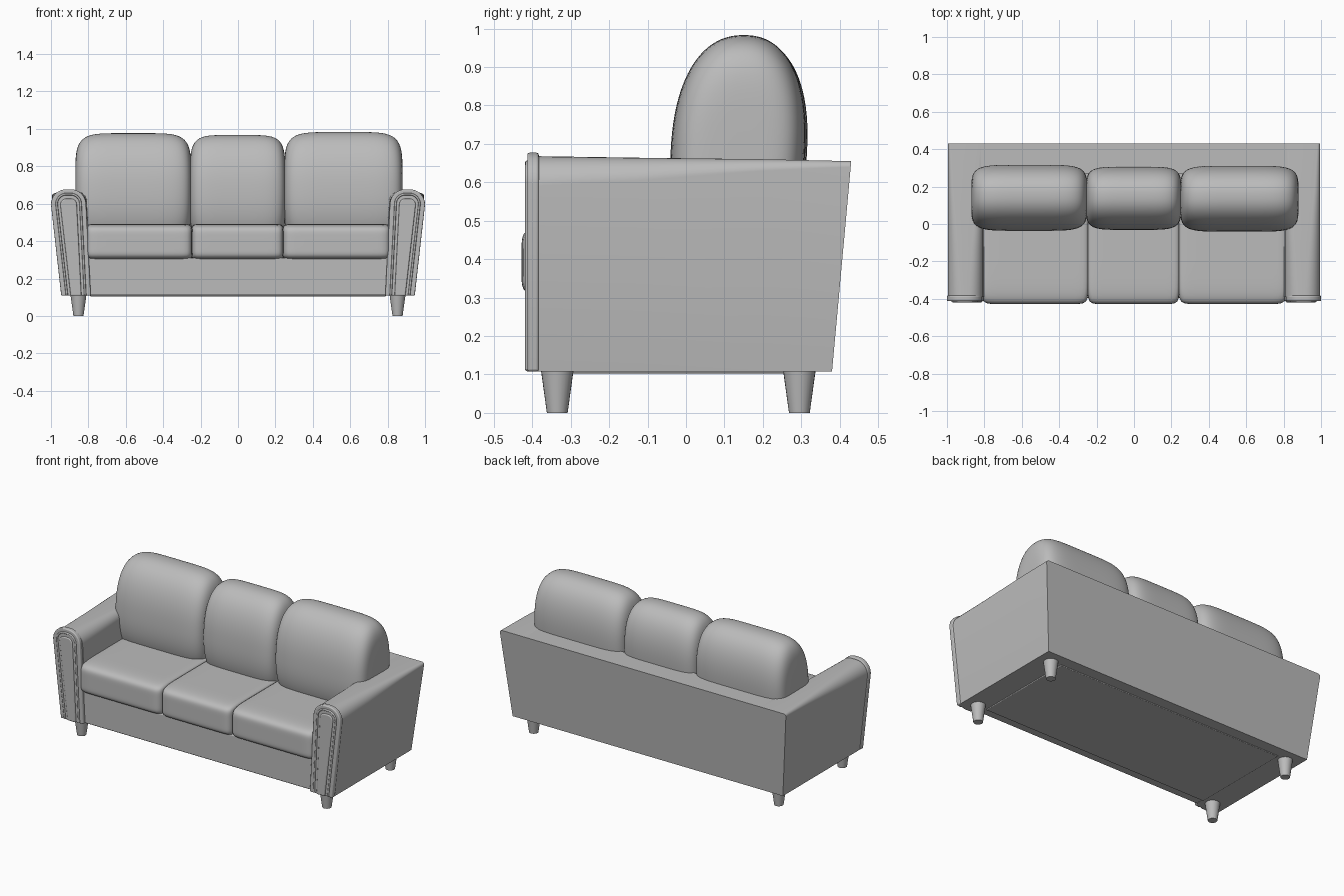
import bpy, bmesh, math

if "Cube" in bpy.data.objects:
    bpy.data.objects.remove(bpy.data.objects["Cube"])

grey = bpy.data.materials.new("grey upholstery")
grey.diffuse_color = (0.5, 0.5, 0.5, 1)
grey.use_nodes = True
grey.node_tree.nodes["Principled BSDF"].inputs["Base Color"].default_value = grey.diffuse_color


def finish(name, bm, bevel=0, angle=35):
    bmesh.ops.recalc_face_normals(bm, faces=bm.faces)
    me = bpy.data.meshes.new(name)
    bm.to_mesh(me)
    bm.free()
    me.materials.append(grey)
    ob = bpy.data.objects.new(name, me)
    bpy.context.collection.objects.link(ob)
    bpy.ops.object.select_all(action='DESELECT')
    ob.select_set(True)
    bpy.context.view_layer.objects.active = ob
    bpy.ops.object.shade_smooth_by_angle(angle=math.radians(angle))
    if bevel:
        m = ob.modifiers.new("Bevel", 'BEVEL')
        m.width, m.segments, m.limit_method = bevel, 3, 'ANGLE'
        m.angle_limit = math.radians(40)
    return ob


def loft(name, sections, bevel=0):
    """Bridge closed rings of 3D points and cap both ends."""
    bm = bmesh.new()
    rings = [[bm.verts.new(p) for p in s] for s in sections]
    n = len(rings[0])
    for a, b in zip(rings, rings[1:]):
        for i in range(n):
            j = (i + 1) % n
            bm.faces.new((a[i], a[j], b[j], b[i]))
    bm.faces.new(rings[0])
    bm.faces.new(rings[-1])
    return finish(name, bm, bevel)


def box(name, x, y0, y1, z0, z1, bevel=0, lean=0):
    """Box centred on x = 0 whose back face leans out by lean at the top."""
    return loft(name, [[(-x, y0, z0), (x, y0, z0), (x, y1, z0), (-x, y1, z0)],
                       [(-x, y0, z1), (x, y0, z1), (x, y1 + lean, z1), (-x, y1 + lean, z1)]], bevel)


def cushion(name, x0, x1, y0, y1, z0, z1, zmid, p, r, lean=0):
    """Soft cushion: exponent p rounds the side profile, r rounds the ends."""
    bm = bmesh.new()
    bmesh.ops.create_cube(bm, size=2)
    bmesh.ops.subdivide_edges(bm, edges=bm.edges[:], cuts=23, use_grid_fill=True)
    for v in bm.verts:
        x, y, z = v.co
        n = ((abs(y)**p + abs(z)**p)**(r / p) + abs(x)**r)**(1 / r)
        x, y, z = x / n, y / n, z / n
        z = zmid + z * ((z1 - zmid) if z > 0 else (zmid - z0))
        v.co = ((x0 + x1) / 2 + x * (x1 - x0) / 2,
                (y0 + y1) / 2 + y * (y1 - y0) / 2 + lean * (z - zmid), z)
    return finish(name, bm, angle=60)


def arm_profile(inset, r, top):
    """Arch outline of an arm as (x, z) points, from inner to outer foot."""
    r, top = r - inset, top - inset
    pts = [(0.785 + inset, 0.108)]
    for cx, start in ((0.81 + inset + r, 180), (0.998 - inset - r, 90)):
        for k in range(9):
            a = math.radians(start - k * 90 / 8)
            pts.append((cx + r * math.cos(a), top - r + r * math.sin(a)))
    return pts + [(0.943 - inset, 0.108)]


def back_y(z):
    return 0.38 + 0.05 * (z - 0.108) / 0.547


for s, side in ((-1, "left"), (1, "right")):
    # arm: rounded at the front, crisp and leaning at the back corner
    secs = [[(s * (x * 0.997), y, z) for x, z in arm_profile(0, r, t)]
            for y, r, t in ((-0.39, 0.078, 0.668), (-0.13, 0.06, 0.664), (0.2, 0.03, 0.66))]
    secs.append([(s * x * 0.997, back_y(z), z) for x, z in arm_profile(0, 0.015, 0.655)])
    loft(side + "_arm", secs)
    # arm front: outer slab and raised inner panel
    for name, inset, y0, y1 in (("arm_front", 0, -0.413, -0.383),
                                ("arm_front_panel", 0.05, -0.419, -0.40)):
        prof = arm_profile(inset, 0.082, 0.677)
        loft(side + "_" + name, [[(s * (x + 0.002), y, z) for x, z in prof] for y in (y0, y1)], 0.006)
    # piping around the arm front
    cu = bpy.data.curves.new(side + "_arm_piping", 'CURVE')
    cu.dimensions, cu.bevel_depth, cu.bevel_resolution = '3D', 0.006, 2
    prof = arm_profile(0.03, 0.082, 0.677)
    sp = cu.splines.new('POLY')
    sp.points.add(len(prof) - 1)
    for pt, (x, z) in zip(sp.points, prof):
        pt.co = (s * (x + 0.002), -0.413, z + 0.004, 1)
    cu.materials.append(grey)
    bpy.context.collection.objects.link(bpy.data.objects.new(side + "_arm_piping", cu))
    # tapered legs
    for y, end in ((-0.335, "front"), (0.295, "back")):
        bm = bmesh.new()
        bmesh.ops.create_cone(bm, cap_ends=True, segments=24, radius1=0.027, radius2=0.043, depth=0.115)
        bmesh.ops.translate(bm, verts=bm.verts, vec=(s * 0.853, y, 0.0575))
        finish(side + "_" + end + "_leg", bm)

# frame
box("base", 0.80, -0.395, 0.37, 0.11, 0.31, 0.006)
box("backrest", 0.85, 0.27, 0.38, 0.108, 0.655, 0.0, 0.05)
box("bottom_cover", 0.79, -0.34, 0.31, 0.103, 0.12, 0.004)

# seat cushions
for name, x0, x1 in (("left", -0.815, -0.245), ("middle", -0.247, 0.242), ("right", 0.24, 0.815)):
    cushion(name + "_seat", x0, x1, -0.428, 0.22, 0.297, 0.492, 0.39, 7, 16)

# back cushions
for name, x0, x1, y0, y1, top in (("left", -0.87, -0.25, -0.035, 0.315, 0.977),
                                  ("middle", -0.257, 0.253, -0.03, 0.305, 0.967),
                                  ("right", 0.247, 0.88, -0.04, 0.31, 0.983)):
    cushion(name + "_back_cushion", x0, x1, y0, y1, 0.37, top, 0.68, 2.3, 5.5, 0.05)
